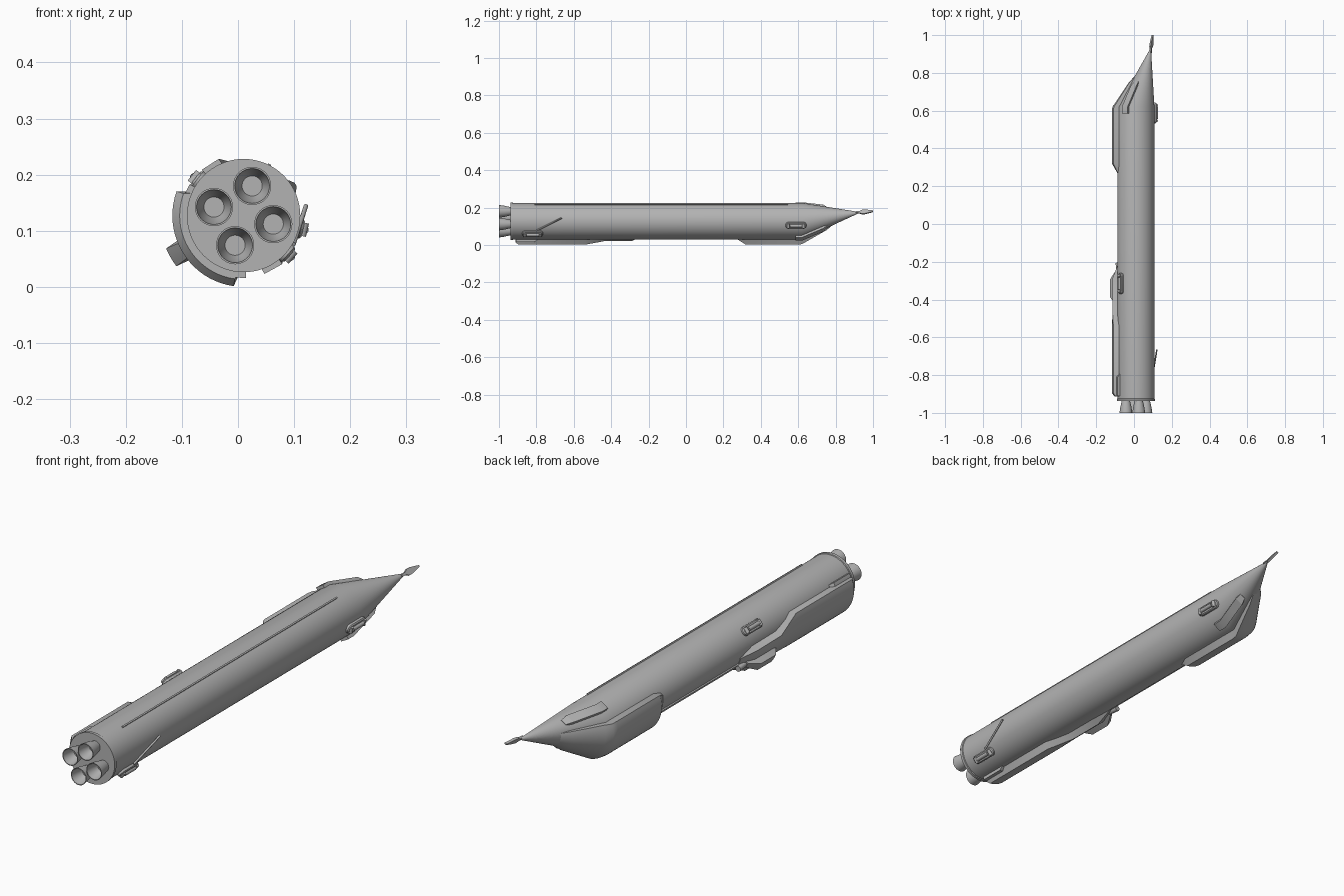
import bpy, bmesh, math
from mathutils import Vector

if "Cube" in bpy.data.objects:
    bpy.data.objects.remove(bpy.data.objects["Cube"])

CX, CZ, R = 0.01, 0.127, 0.098      # tank axis and radius
LEAN = 31                           # side (degrees) the nose leans towards
KEEL = LEAN + 180                   # side that carries the fairings
NOSE, TIP = 0.62, 0.935             # start and end of the slanted nose

grey = bpy.data.materials.new("light grey")
grey.diffuse_color = (0.45, 0.45, 0.45, 1)
grey.use_nodes = True
grey.node_tree.nodes["Principled BSDF"].inputs["Base Color"].default_value = grey.diffuse_color


def polar(a, r, y, c=(CX, CZ)):
    a = math.radians(a)
    return Vector((c[0] + r * math.cos(a), y, c[1] + r * math.sin(a)))


def hull(y):
    """Centre and radius of the tank section at y."""
    t = max(0, (y - NOSE) / (TIP - NOSE))
    p = polar(LEAN, 0.093 * t, y)
    return (p.x, p.z), R * (1 - t)


def loft(name, rings, angle=30):
    """Skin closed rings in order and cap both ends."""
    bm = bmesh.new()
    vs = [[bm.verts.new(p) for p in ring] for ring in rings]
    n = len(vs[0])
    for a, b in zip(vs, vs[1:]):
        for i in range(n):
            j = (i + 1) % n
            bm.faces.new((a[i], a[j], b[j], b[i]))
    bm.faces.new(vs[0])
    bm.faces.new(vs[-1])
    bmesh.ops.recalc_face_normals(bm, faces=bm.faces)
    me = bpy.data.meshes.new(name)
    bm.to_mesh(me)
    bm.free()
    me.materials.append(grey)
    ob = bpy.data.objects.new(name, me)
    bpy.context.collection.objects.link(ob)
    bpy.ops.object.select_all(action='DESELECT')
    ob.select_set(True)
    bpy.context.view_layer.objects.active = ob
    bpy.ops.object.shade_smooth_by_angle(angle=math.radians(angle))
    return ob


def circle(c, r, y, n=64):
    return [polar(360 * i / n, r, y, c) for i in range(n)]


def fairing(name, mid, stations, flare=7, n=20):
    """Raised shell on the hull; each station is (y, height, half angle)."""
    rings = []
    for y, h, half in stations:
        c, r = hull(y)
        ring = [polar(mid - half + 2 * half * i / n, r + h, y, c) for i in range(n + 1)]
        base = half + flare
        ring += [polar(mid + base - 2 * base * i / n, r - 0.008, y, c) for i in range(n + 1)]
        rings.append(ring)
    return loft(name, rings)


def tube(name, p, q, r, n=12):
    """Straight round rod from p to q."""
    d = (q - p).normalized()
    u = d.orthogonal().normalized()
    v = d.cross(u)
    loop = [u * math.cos(2 * math.pi * i / n) * r + v * math.sin(2 * math.pi * i / n) * r
            for i in range(n)]
    return loft(name, [[p + o for o in loop], [q + o for o in loop]], 35)


# Tank with rear flange and slanted nose
axis = (CX, CZ)
tip_c = hull(0.922)[0]
loft("tank", [circle(axis, 0.101, -0.938), circle(axis, 0.101, -0.926),
              circle(axis, R, -0.924), circle(axis, R, NOSE),
              circle(tip_c, 0.004, 0.922)])

# Four engine bells, hollow
bell = [(0.020, -0.93), (0.025, -0.95), (0.030, -0.972), (0.034, -1.0),
        (0.031, -1.0), (0.027, -0.975), (0.018, -0.95)]
for k in range(4):
    p = polar(74 + 90 * k, 0.055, 0)
    loft(f"engine_bell_{k + 1}", [circle((p.x, p.z), r, y, 32) for r, y in bell])

# Front fairing, running onto the nose
fairing("front_fairing", KEEL, [(0.27, 0.0, 42), (0.32, 0.029, 51), (0.595, 0.029, 51),
                                (0.62, 0.026, 51), (0.645, 0.023, 51),
                                (0.75, 0.012, 48), (0.79, -0.002, 45)])

# Rear fairing, stepping narrower towards the middle
fairing("rear_fairing", KEEL, [(-0.912, 0.016, 51), (-0.895, 0.029, 51), (-0.54, 0.029, 51),
                               (-0.44, 0.027, 28), (-0.29, 0.027, 27), (-0.22, 0.002, 18)])
for s, side in ((-1, "upper"), (1, "lower")):
    fairing(f"rear_flap_{side}", KEEL + s * 56,
            [(-0.91, 0.013, 5), (-0.81, 0.013, 5), (-0.795, 0.001, 5)], 1, 4)

# Raised block and nub on the rear fairing
fairing("mid_block", KEEL - 1, [(-0.42, 0.025, 7), (-0.385, 0.052, 7), (-0.295, 0.052, 7),
                                (-0.25, 0.022, 5)], 8, 4)
tube("mid_nub", polar(KEEL, 0.108, -0.26), polar(KEEL, 0.113, -0.205), 0.011)

# Conduits: one between the fairings, one long cable along the top
fairing("keel_conduit", KEEL, [(-0.25, 0.005, 4), (0.30, 0.005, 4)], 1, 4)
fairing("long_cable", 63, [(-0.81, 0.005, 1.6), (0.545, 0.005, 1.6)], 0, 2)

# Flat strakes beside the front fairing
for s, side in ((-1, "upper"), (1, "lower")):
    a = KEEL + s * 88
    radial = polar(a, 1, 0, (0, 0))
    tang = polar(a + 90, 1, 0, (0, 0))
    rings = []
    for y in (0.585, 0.62, 0.68, 0.735, 0.755):
        c, r = hull(y)
        o = Vector((c[0], y, c[1]))
        top = r + (0.011 if y < 0.74 else 0.001)
        w = 0.018 if y < 0.74 else 0.012
        rings.append([o + radial * h + tang * t for h, t in
                      ((top, -w), (top, w), (r - 0.018, w), (r - 0.018, -w))])
    loft(f"strake_{side}", rings, 20)


# Small attachment pods: rounded base with a roller between end knuckles
def pod(name, a, y):
    radial = polar(a, 1, 0, (0, 0))
    tang = polar(a + 90, 1, 0, (0, 0))
    rings = []
    for h, w in ((0.085, 0.018), (0.105, 0.018), (0.109, 0.014)):
        ring = []
        for i in range(24):
            t = 2 * math.pi * (i + 0.5) / 24
            ly = math.copysign(0.038, math.sin(t)) + w * math.sin(t)
            ring.append(polar(a, h, y + ly) + tang * w * math.cos(t))
        rings.append(ring)
    loft(name + "_base", rings)
    tube(name + "_roller", polar(a, 0.111, y - 0.033), polar(a, 0.111, y + 0.033), 0.008)
    for s in (-1, 1):
        p = polar(a, 0.109, y + s * 0.041)
        tube(f"{name}_knuckle_{'rear' if s < 0 else 'front'}",
             p - tang * 0.012, p + tang * 0.012, 0.008)


pod("front_pod", -13, 0.588)
pod("rear_pod", -41, -0.82)
pod("left_pod", 142, -0.315)

# Slanted strut above the rear pod
tube("rear_strut", Vector((0.099, -0.80, 0.076)), Vector((0.121, -0.665, 0.144)), 0.004)

# Flat arrow-shaped fitting on the nose tip
radial = polar(LEAN, 1, 0, (0, 0))
tang = polar(LEAN + 90, 1, 0, (0, 0))
rings = []
for y, w, out in ((0.905, 0.004, 0.092), (0.930, 0.006, 0.093), (0.942, 0.013, 0.095),
                  (0.960, 0.012, 0.098), (1.0, 0.003, 0.104)):
    o = polar(LEAN, out, y)
    rings.append([o + radial * h + tang * t for h, t in
                  ((0.004, -w), (0.004, w), (-0.005, w), (-0.005, -w))])
loft("nose_fitting", rings, 20)
